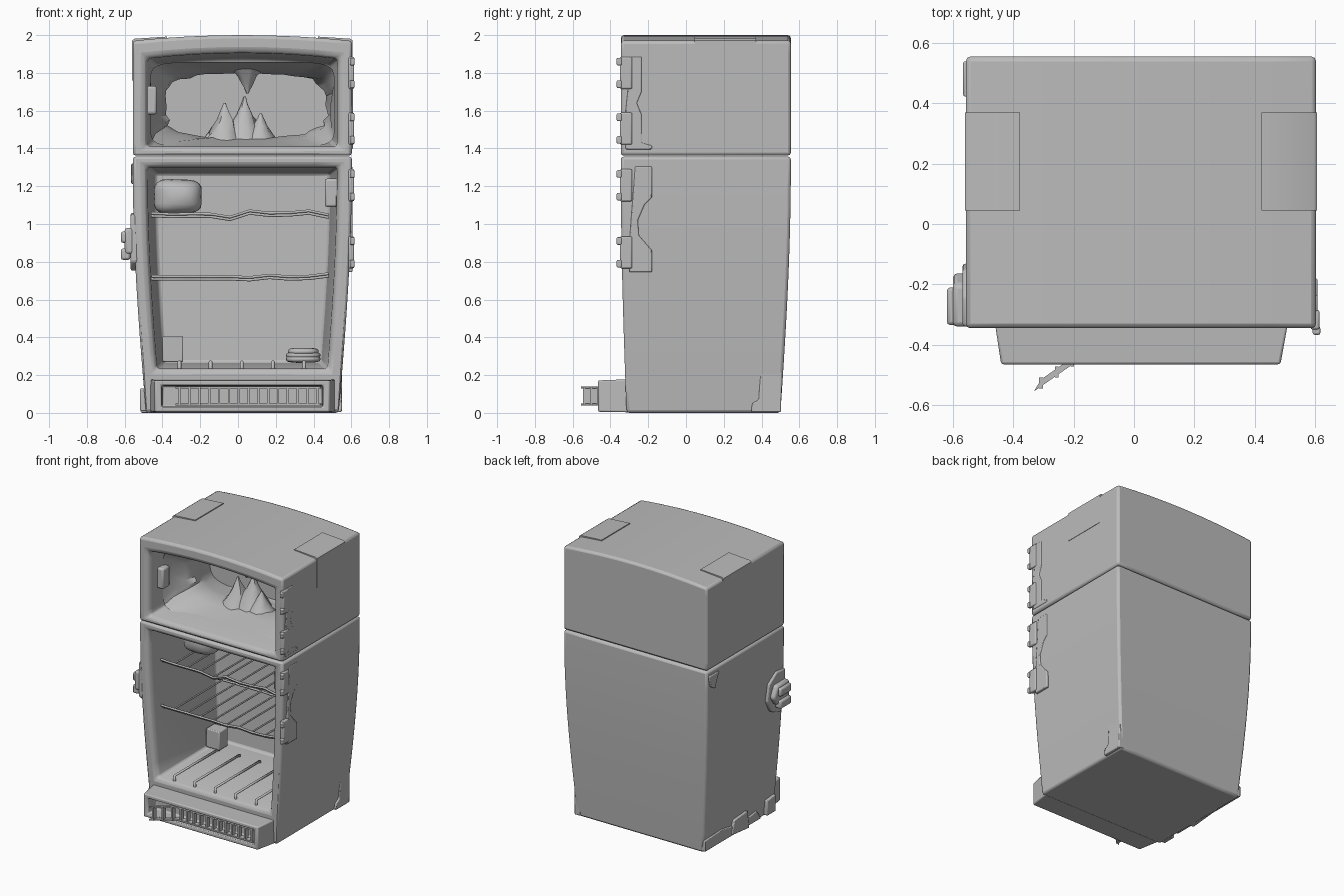
import bpy, bmesh, math, random
from mathutils import Vector

random.seed(4)
if "Cube" in bpy.data.objects:
    bpy.data.objects.remove(bpy.data.objects["Cube"])

grey = bpy.data.materials.new("plain grey")
grey.use_nodes = True
COLOR = (0.5, 0.5, 0.5, 1)
grey.diffuse_color = COLOR
grey.node_tree.nodes["Principled BSDF"].inputs["Base Color"].default_value = COLOR
CX = 0.023  # middle of the cabinet


def finish(name, bm, bevel=0, segments=2):
    bmesh.ops.recalc_face_normals(bm, faces=bm.faces)
    mesh = bpy.data.meshes.new(name)
    bm.to_mesh(mesh)
    bm.free()
    obj = bpy.data.objects.new(name, mesh)
    bpy.context.collection.objects.link(obj)
    mesh.materials.append(grey)
    if bevel:
        mod = obj.modifiers.new("bevel", "BEVEL")
        mod.width, mod.segments, mod.limit_method = bevel, segments, "ANGLE"
    bpy.ops.object.select_all(action="DESELECT")
    obj.select_set(True)
    bpy.context.view_layer.objects.active = obj
    bpy.ops.object.shade_smooth_by_angle(angle=math.radians(40))
    return obj


def loft(name, loops, bevel=0, cap=lambda n: [range(n)], ends=(True, True)):
    bm = bmesh.new()
    rows = [[bm.verts.new(p) for p in loop] for loop in loops]
    n = len(rows[0])
    for a, b in zip(rows, rows[1:]):
        for i in range(n):
            j = (i + 1) % n
            bm.faces.new((a[i], a[j], b[j], b[i]))
    for row, wanted in zip((rows[0], rows[-1]), ends):
        if wanted:
            for ids in cap(n):
                bm.faces.new([row[i] for i in ids])
    return finish(name, bm, bevel)


def box(name, x, y, z, bevel=0.006):
    corners = [(x[0], z[0]), (x[1], z[0]), (x[1], z[1]), (x[0], z[1])]
    return loft(name, [[(a, d, c) for a, c in corners] for d in y], bevel)


def side_plate(name, outline, x0, x1, bevel=0.006):
    return loft(name, [[(x, y, z) for y, z in outline] for x in (x0, x1)], bevel)


def tube(name, points, radius):
    curve = bpy.data.curves.new(name, "CURVE")
    curve.dimensions = "3D"
    curve.bevel_depth, curve.bevel_resolution, curve.use_fill_caps = radius, 1, True
    line = curve.splines.new("POLY")
    line.points.add(len(points) - 1)
    for p, co in zip(line.points, points):
        p.co = (*co, 1)
    curve.materials.append(grey)
    obj = bpy.data.objects.new(name, curve)
    bpy.context.collection.objects.link(obj)


# Cabinet shells: tapered outside, rim, hollow inside
def swell(z):
    return math.sin(math.pi / 2 * min(1, max(0, z) / 1.3))


def half_width(z):
    return 0.51 + 0.07 * swell(z)


ROWS, COLS = 10, 8


def outline(inset, low, high, arch, depth):
    uv = [(1, i / ROWS) for i in range(ROWS)]
    uv += [(1 - 2 * i / COLS, 1) for i in range(COLS)]
    uv += [(-1, 1 - i / ROWS) for i in range(ROWS)]
    uv += [(-1 + 2 * i / COLS, 0) for i in range(COLS)]
    points = []
    for u, v in uv:
        z = low + (high - low) * v + arch * v * (1 - u * u)
        front, back = -0.315 - 0.03 * swell(z), 0.5 + 0.055 * swell(z)
        points.append((CX + u * (half_width(z) - inset), front + (back - front) * depth, z))
    return points


def cap_rows(n):
    left = lambda r: 2 * ROWS + COLS - r
    strips = [[r, r + 1, left(r + 1), left(r)] for r in range(1, ROWS - 1)]
    strips.append(list(range(ROWS - 1, left(ROWS - 1) + 1)))
    strips.append([i % n for i in range(left(1), n + 2)])
    return strips


def shell(name, low, high, hole_low, hole_high, arch):
    loft(name, [outline(0, low, high, arch, 1),
                outline(0, low, high, arch, 0),
                outline(0.055, hole_low - 0.012, hole_high + 0.015, arch, 0),
                outline(0.078, hole_low, hole_high, arch, 0.03),
                outline(0.115, hole_low + 0.03, hole_high - 0.03, arch, 0.8)],
         0.016, cap_rows)


shell("freezer_cabinet", 1.362, 1.97, 1.41, 1.875, 0.03)
shell("fridge_cabinet", 0, 1.357, 0.235, 1.3, 0)


# Ice cave lining the freezer
def ice_ring(y, a, b, power, rough, cx=CX):
    ring = []
    for i in range(40):
        t = i * math.tau / 40
        c, s = math.cos(t), math.sin(t)
        k = 1 + random.uniform(-rough, rough)
        ring.append((cx + a * k * math.copysign(abs(c) ** power, c), y + random.uniform(-rough, rough) / 3,
                     1.635 + b * k * math.copysign(abs(s) ** power, s) - 0.1 * (0.25 - b)))
    return ring


loft("freezer_ice", [ice_ring(-0.2, 0.49, 0.225, 0.25, 0), ice_ring(-0.12, 0.475, 0.205, 0.4, 0.02),
                     ice_ring(-0.02, 0.45, 0.185, 0.6, 0.03, 0.04), ice_ring(0.05, 0.43, 0.17, 0.65, 0.04, 0.04),
                     ice_ring(0.15, 0.45, 0.18, 0.6, 0.03, 0.04), ice_ring(0.3, 0.46, 0.2, 0.4, 0)],
     ends=(False, True))


def ice_spike(name, x, y, base, tip, radius):
    loops = []
    for f in (0, 0.3, 0.6, 0.85, 1):
        r = radius * (1 - f) ** 1.2 + 0.006
        loops.append([(x + r * math.cos(a) * random.uniform(0.8, 1.2), y + r * math.sin(a),
                       base + (tip - base) * f) for a in [k * math.tau / 9 for k in range(9)]])
    loft(name, loops)


for k, (x, tip, r) in enumerate([(-0.07, 1.64, 0.12), (0.035, 1.675, 0.13), (0.12, 1.585, 0.1), (-0.13, 1.52, 0.08)]):
    ice_spike(f"ice_peak_{k}", x, 0.1 + 0.03 * (k % 2), 1.42, tip, r)
ice_spike("icicle", 0.05, 0.03, 1.82, 1.69, 0.07)

# Wire shelves with bent front rails, and floor rods
for k, z in enumerate((1.05, 0.73)):
    xs = [-0.46 + 0.94 * i / 9 for i in range(10)]
    bend = [z + random.uniform(-0.022, 0.022) for x in xs]
    for name, y, dz in (("front", -0.23, 0), ("front_lower", -0.215, -0.014), ("back", 0.33, 0)):
        tube(f"shelf_{k}_{name}_rail", [(x, y, b + dz) for x, b in zip(xs, bend)], 0.008)
    for i in range(1, 9):
        tube(f"shelf_{k}_rod_{i}", [(xs[i], -0.23, bend[i]), (xs[i], 0.33, bend[i])], 0.006)
for i in range(5):
    x = -0.31 + 0.165 * i
    tube(f"floor_rod_{i}", [(x, -0.29, 0.235), (x, -0.29, 0.27), (x, 0.22, 0.27), (x, 0.22, 0.235)], 0.01)


# Food and small fittings
def lump(name, centre, size, rough):
    bm = bmesh.new()
    bmesh.ops.create_icosphere(bm, subdivisions=3, radius=1)
    for v in bm.verts:
        p = Vector([math.copysign(abs(c) ** 0.7, c) for c in v.co])
        p *= 1 + rough * math.sin(3 * p.x + 1) * math.cos(2 * p.z)
        v.co = [c + s * q for c, s, q in zip(centre, size, p)]
    return finish(name, bm)


lump("food_lump", (-0.32, 0.05, 1.145), (0.14, 0.11, 0.095), 0.12)
for k, z in enumerate((0.285, 0.305, 0.325)):
    lump(f"sandwich_layer_{k}", (0.345, 0.15, z), (0.095 - 0.01 * (k == 2), 0.08, 0.02), 0.04)
box("food_carton", (-0.4, -0.29), (0.2, 0.3), (0.27, 0.405))
box("fridge_lamp", (0.46, 0.54), (-0.25, -0.16), (1.09, 1.24), 0.012)
box("freezer_switch", (-0.51, -0.43), (-0.25, -0.17), (1.58, 1.73), 0.012)


# Bottom grille housing and slats, with the right end bent outwards
def rect(y, x0, x1, z0, z1):
    return [(x0, y, z0), (x1, y, z0), (x1, y, z1), (x0, y, z1)]


loft("grille_housing", [rect(-0.3, -0.465, 0.515, 0.003, 0.178), rect(-0.465, -0.44, 0.485, 0.006, 0.172),
                        rect(-0.465, -0.405, 0.45, 0.032, 0.146), rect(-0.37, -0.4, 0.445, 0.035, 0.143)], 0.008)
for z in (0.045, 0.135):
    path = [(0.445, -0.43), (-0.17, -0.43), (-0.32, -0.535)]
    strip = [[(x - dx, y + w, z + h) for w, h, dx in ((-0.02, -0.005, 0.012), (0.02, -0.005, -0.012),
             (0.02, 0.005, -0.012), (-0.02, 0.005, 0.012))] for x, y in path]
    loft("grille_rail_top" if z > 0.1 else "grille_rail_bottom", strip)
for i in range(15):
    x = 0.42 - 0.052 * i
    y = -0.43 - max(0, -0.17 - x) * 0.7
    box(f"grille_slat_{i}", (x - 0.006, x + 0.006), (y - 0.018, y + 0.018), (0.04, 0.14), 0)

# Wrapped patches over the top edges
for side, name in ((1, "left"), (-1, "right")):
    sec = [(0.583, 1.76), (0.583, 1.972), (0.57, 1.981), (0.4, 1.992), (0.4, 1.985), (0.56, 1.965), (0.572, 1.955), (0.572, 1.76)]
    loft(f"corner_patch_{name}", [[(CX + side * x, y, z) for x, z in sec] for y in (0.045, 0.37)])

# Hinges on the left side
side_plate("freezer_hinge_plate", [(-0.29, 1.885), (-0.235, 1.885), (-0.235, 1.7), (-0.26, 1.64), (-0.235, 1.58),
           (-0.235, 1.43), (-0.18, 1.415), (-0.18, 1.395), (-0.32, 1.395), (-0.32, 1.6)], 0.58, 0.608)
side_plate("fridge_hinge_plate", [(-0.27, 1.305), (-0.18, 1.305), (-0.18, 1.14), (-0.22, 1.1), (-0.255, 1.02),
           (-0.25, 0.94), (-0.18, 0.86), (-0.18, 0.745), (-0.3, 0.745), (-0.3, 0.9)], 0.57, 0.606)
for k, z in enumerate((1.8, 1.505, 1.205, 0.85)):
    box(f"hinge_block_{k}", (0.585, 0.615), (-0.35, -0.285), (z - 0.085, z + 0.085), 0.008)
    for s in (-1, 1):
        box(f"hinge_pin_{k}_{s}", (0.592, 0.617), (-0.367, -0.34), (z + s * 0.06 - 0.02, z + s * 0.06 + 0.02))

# Latch on the right side
side_plate("latch_plate", [(-0.34, 0.8), (-0.28, 0.75), (-0.18, 0.79), (-0.13, 0.88), (-0.15, 1.0), (-0.24, 1.06), (-0.34, 1.05)],
           -0.53, -0.568, 0.01)
side_plate("latch_body", [(-0.34, 0.84), (-0.2, 0.84), (-0.16, 0.9), (-0.2, 0.98), (-0.34, 0.98)], -0.55, -0.6, 0.015)
for z in (0.84, 0.93):
    box(f"latch_grip_{z}", (-0.62, -0.57), (-0.335, -0.21), (z - 0.03, z + 0.03), 0.012)

# Patches low on the sides and a small upper one
side_plate("rear_foot_patch", [(0.345, 0.005), (0.503, 0.005), (0.508, 0.265), (0.42, 0.265), (0.395, 0.24),
           (0.385, 0.07), (0.35, 0.05)], 0.5, 0.55)
side_plate("right_low_patch", [(-0.15, 0.01), (0.5, 0.01), (0.5, 0.09), (0.3, 0.1), (0.1, 0.06), (-0.1, 0.08)], -0.46, -0.505)
side_plate("right_mid_patch", [(0.0, 0.0), (0.2, 0.02), (0.17, 0.12), (0.02, 0.13)], -0.47, -0.515)
side_plate("right_front_patch", [(-0.3, 0.01), (-0.2, 0.01), (-0.2, 0.12), (-0.3, 0.13)], -0.47, -0.518)
side_plate("upper_rear_patch", [(0.42, 1.32), (0.54, 1.32), (0.52, 1.24), (0.47, 1.21)], -0.54, -0.566)
